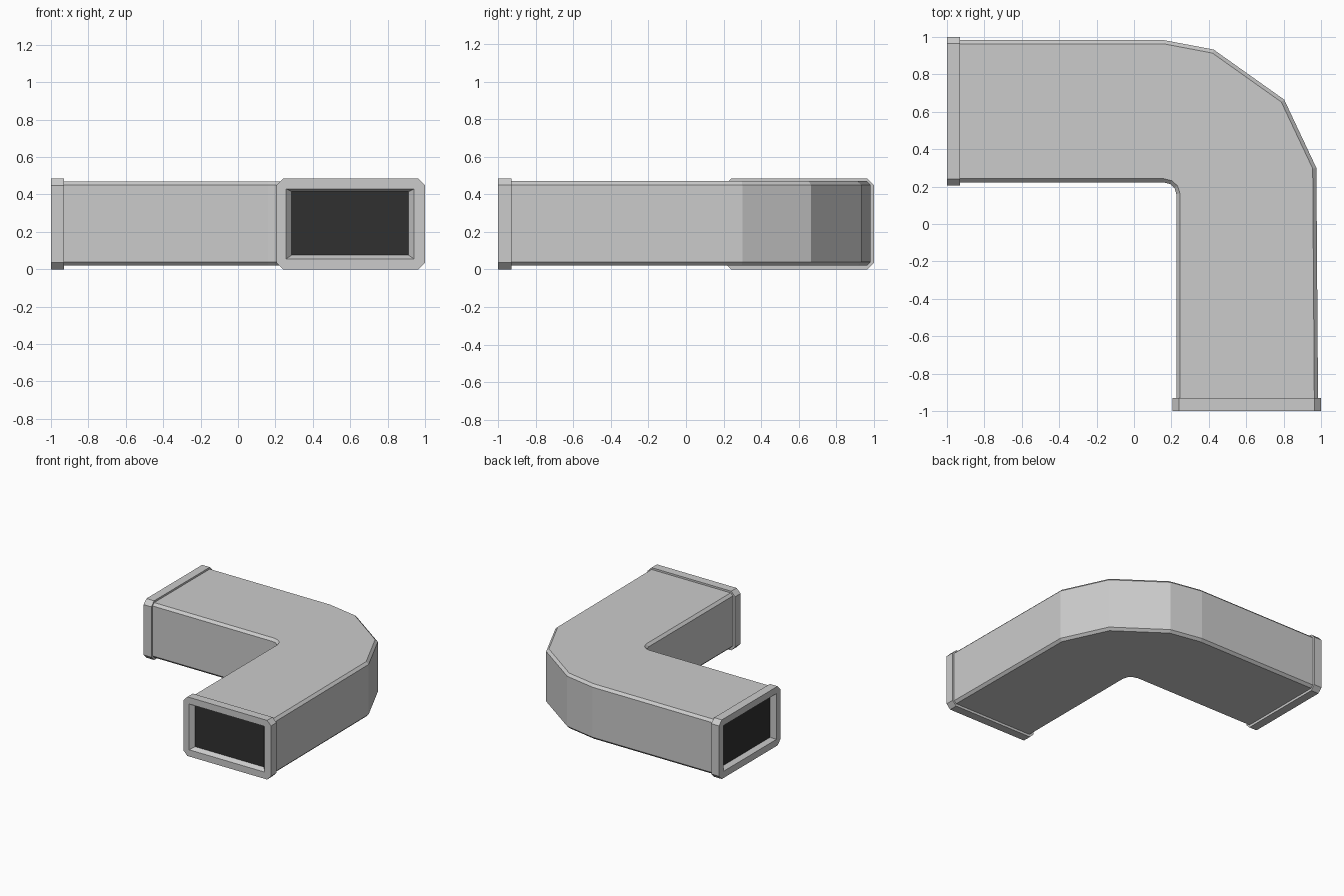
import bpy, bmesh
from mathutils import Vector

if "Cube" in bpy.data.objects:
    bpy.data.objects.remove(bpy.data.objects["Cube"])


def section(a, b, z0, z1, c):
    """Chamfered rectangle standing on the plan line a -> b."""
    a, b = Vector(a), Vector(b)
    d = (b - a).normalized() * c
    plan = [(a, z0 + c), (a + d, z0), (b - d, z0), (b, z0 + c),
            (b, z1 - c), (b - d, z1), (a + d, z1), (a, z1 - c)]
    return [(p.x, p.y, z) for p, z in plan]


def loft(name, rings, cap_material=None):
    """Skin a row of rings; optionally close the last one with a coloured panel."""
    bm = bmesh.new()
    rows = [[bm.verts.new(p) for p in r] for r in rings]
    for r, s in zip(rows, rows[1:]):
        for i in range(8):
            j = (i + 1) % 8
            bm.faces.new((r[i], r[j], s[j], s[i]))
    if cap_material:
        bm.faces.new(rows[-1]).material_index = 1
    bmesh.ops.remove_doubles(bm, verts=bm.verts, dist=0.0005)
    bmesh.ops.recalc_face_normals(bm, faces=bm.faces)
    mesh = bpy.data.meshes.new(name)
    bm.to_mesh(mesh)
    bm.free()
    if cap_material:
        mesh.materials.append(None)
        mesh.materials.append(cap_material)
    obj = bpy.data.objects.new(name, mesh)
    bpy.context.collection.objects.link(obj)
    return obj


dark = bpy.data.materials.new("dark_opening")
dark.diffuse_color = (0.03, 0.03, 0.03, 1)
dark.use_nodes = True
dark.node_tree.nodes["Principled BSDF"].inputs["Base Color"].default_value = dark.diffuse_color

# Duct body: inner and outer plan points around the elbow
stations = [((-0.93, 0.222), (-0.93, 0.983)),
            ((0.16, 0.222), (0.16, 0.983)),
            ((0.195, 0.213), (0.425, 0.933)),
            ((0.217, 0.192), (0.803, 0.665)),
            ((0.226, 0.16), (0.975, 0.30)),
            ((0.226, -0.93), (0.984, -0.93))]
loft("duct_body", [section(a, b, 0.02, 0.47, 0.02) for a, b in stations])


# End flanges: collar, face, sloped lip and dark panel
def flange(name, place, body_a, body_b):
    #        depth, side a, side b, z0, z1, chamfer
    rows = [(-0.93, body_a, body_b, 0.02, 0.47, 0.02),
            (-0.93, 0.205, 1.0, 0.0, 0.485, 0.036),
            (-1.0, 0.205, 1.0, 0.0, 0.485, 0.036),
            (-1.0, 0.257, 0.942, 0.055, 0.43, 0),
            (-0.965, 0.287, 0.912, 0.075, 0.415, 0)]
    loft(name, [section(place(a, d), place(b, d), z0, z1, c)
                for d, a, b, z0, z1, c in rows], dark)


flange("front_flange", lambda s, d: (s, d), 0.226, 0.984)
flange("left_flange", lambda s, d: (d, s), 0.222, 0.983)
